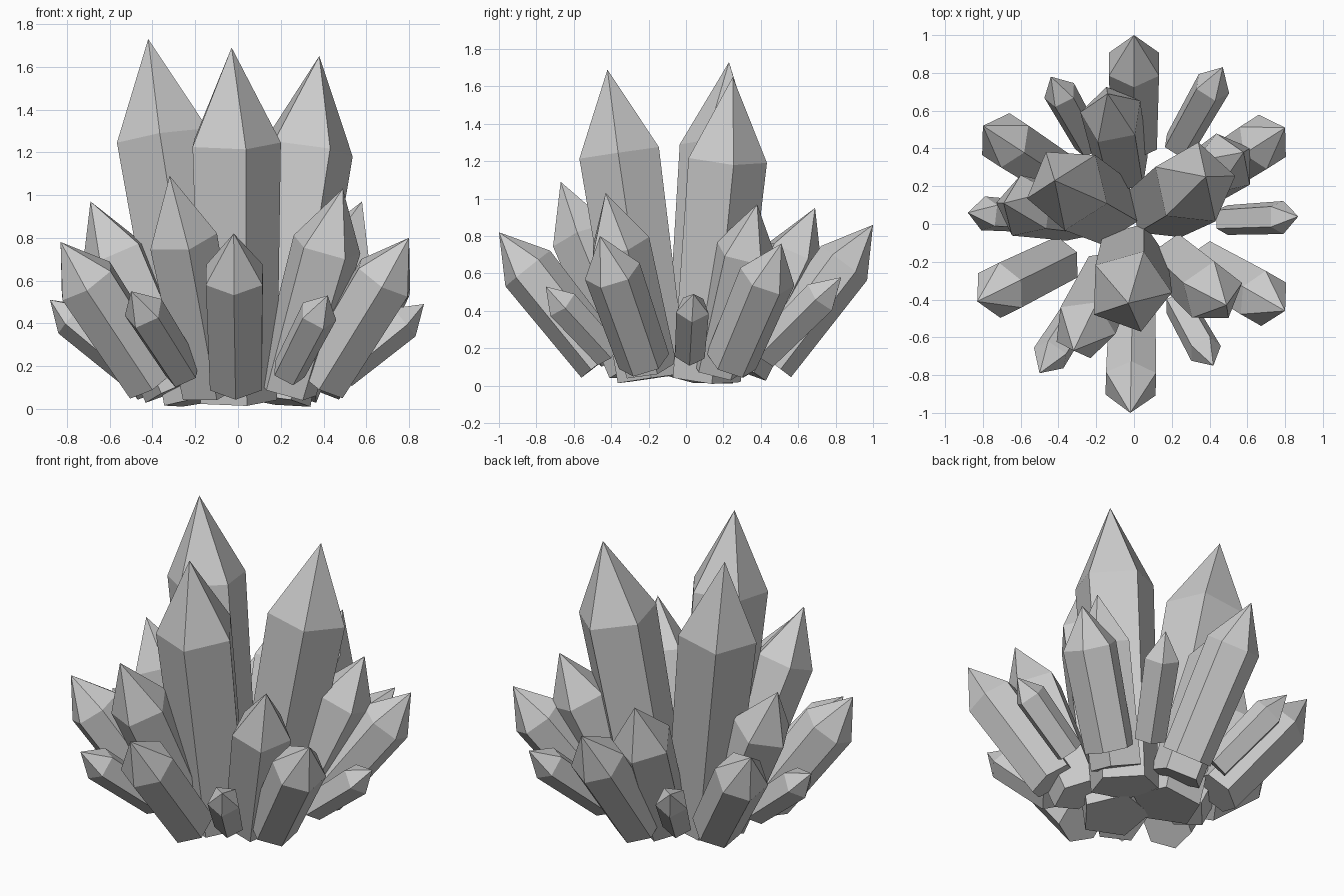
import bpy, bmesh
from math import cos, sin, radians, atan2, degrees, tau
from mathutils import Vector

if "Cube" in bpy.data.objects:
    bpy.data.objects.remove(bpy.data.objects["Cube"])


def crystal(name, tip, base_dist, base_z, r_base, r_top, shoulder, spin, sides=5):
    """Flared prism with a pointed cap, leaning outward from the cluster centre."""
    tip = Vector(tip)
    out = Vector((tip.x, tip.y, 0)).normalized()
    base = out * base_dist + Vector((0, 0, base_z))
    axis = tip - base
    rot = Vector((0, 0, 1)).rotation_difference(axis)
    bm = bmesh.new()

    def ring(centre, r):
        return [bm.verts.new(centre + rot @ Vector((r * cos(a), r * sin(a), 0)))
                for a in (radians(spin) + tau * i / sides for i in range(sides))]

    low = ring(base, r_base)
    high = ring(base + axis * shoulder, r_top)
    apex = bm.verts.new(tip)
    bm.faces.new(low[::-1])
    for i in range(sides):
        j = (i + 1) % sides
        bm.faces.new((low[i], low[j], high[j], high[i]))
        bm.faces.new((high[i], high[j], apex))
    mesh = bpy.data.meshes.new(name)
    bm.to_mesh(mesh)
    bm.free()
    obj = bpy.data.objects.new(name, mesh)
    bpy.context.collection.objects.link(obj)


# three tall central crystals: tip position, spin
for i, (tip, spin) in enumerate([((-0.03, -0.42, 1.69), -74),
                                 ((-0.42, 0.23, 1.73), -166),
                                 ((0.38, 0.25, 1.65), 12)]):
    crystal(f"tall_crystal_{i + 1}", tip, 0.18, 0.04, 0.195, 0.226, 0.73, spin)

# five medium crystals around them
for i, (tip, spin) in enumerate([((-0.32, -0.67, 1.09), -80),
                                 ((0.49, -0.43, 1.03), -56),
                                 ((0.58, 0.38, 0.97), 33),
                                 ((-0.14, 0.69, 0.95), 101),
                                 ((-0.69, 0.11, 0.97), 172)]):
    crystal(f"medium_crystal_{i + 1}", tip, 0.30, 0.09, 0.15, 0.17, 0.71, spin)

# six outer crystals, one ridge turned up and inward
for i, tip in enumerate([(-0.02, -1.0, 0.82), (0.80, -0.46, 0.80),
                         (0.80, 0.51, 0.76), (0.0, 1.0, 0.86),
                         (-0.80, 0.52, 0.76), (-0.83, -0.41, 0.78)]):
    spin = degrees(atan2(tip[1], tip[0])) + 180
    crystal(f"outer_crystal_{i + 1}", tip, 0.45, 0.13, 0.14, 0.153, 0.72, spin, 6)

# six small crystals filling the gaps low down
for i, (tip, r) in enumerate([((-0.50, -0.79, 0.55), 0.10), ((0.42, -0.75, 0.53), 0.092),
                              ((0.87, 0.04, 0.49), 0.092), ((0.47, 0.83, 0.58), 0.10),
                              ((-0.44, 0.78, 0.54), 0.092), ((-0.88, 0.06, 0.51), 0.095)]):
    spin = degrees(atan2(tip[1], tip[0])) + 140
    crystal(f"small_crystal_{i + 1}", tip, 0.48, 0.17, r * 0.9, r, 0.75, spin)
